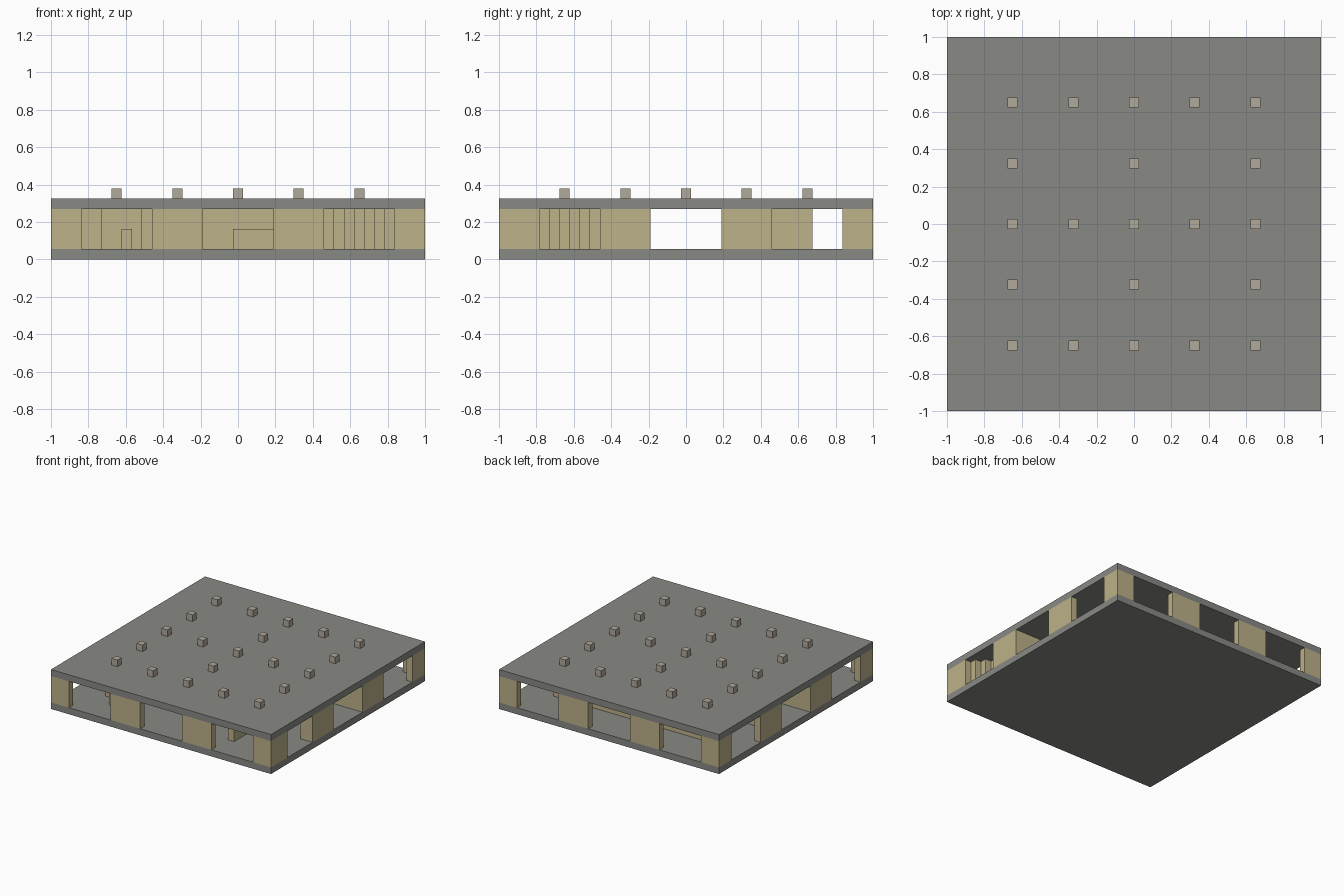
import bpy

cube = bpy.data.objects.get("Cube")
if cube:
    bpy.data.objects.remove(cube, do_unlink=True)

N = 37                 # cells along each side
C = 2.0 / N            # cell size


def material(name, rgb):
    m = bpy.data.materials.new(name)
    m.use_nodes = True
    color = (*rgb, 1.0)
    m.diffuse_color = color
    bsdf = m.node_tree.nodes["Principled BSDF"]
    bsdf.inputs["Base Color"].default_value = color
    bsdf.inputs["Roughness"].default_value = 0.9
    return m


STONE = material("grey stone", (0.25, 0.25, 0.235))
SAND = material("sand wall", (0.51, 0.445, 0.255))
STUD = material("pale stone", (0.44, 0.4, 0.33))


def box(name, mat, x, y, z):
    """Box filling the cell ranges x, y and z (start, end)."""
    size = [(r[1] - r[0]) * C for r in (x, y, z)]
    mid = [(r[0] + r[1]) * C / 2 for r in (x, y, z)]
    bpy.ops.mesh.primitive_cube_add(size=1, location=(mid[0] - 1, mid[1] - 1, mid[2]))
    ob = bpy.context.object
    ob.name = name
    ob.scale = size
    bpy.ops.object.transform_apply(location=False, rotation=False, scale=True)
    ob.data.materials.append(mat)


FULL, LOW = (1, 5), (1, 3)


def wall(name, x, y, z=FULL):
    box(name, SAND, x, y, z)


# Floor and roof slabs
box("floor_slab", STONE, (0, N), (0, N), (0, 1))
box("roof_slab", STONE, (0, N), (0, N), (5, 6))

# Outer walls with three openings per side
runs = [(0, 3), (10, 15), (22, 27), (34, N)]
for a, b in runs:
    wall("front_wall", (a, b), (0, 1))
    wall("back_wall", (a, b), (N - 1, N))
    a, b = max(a, 1), min(b, N - 1)
    wall("left_wall", (0, 1), (a, b))
    wall("right_wall", (N - 1, N), (a, b))

# Walls along both sides of the central corridor
for y in (14, 22):
    wall("corridor_wall", (1, N - 1), (y, y + 1))

# Stepped diagonal wall behind the front corner opening
for i in range(10):
    wall("diagonal_step", (36 - i, 37 - i), (3 + i, 4 + i))
wall("corner_room_wall", (27, 28), (4, 12))
wall("doorway_return", (35, 36), (10, 11))

# Inner partitions and half-height walls
wall("front_partition", (5, 9), (6, 7))
wall("front_low_block", (7, 8), (4, 6), LOW)
wall("front_low_wall", (18, 27), (10, 11), LOW)
wall("back_partition", (31, 32), (23, 31))
wall("back_low_wall", (5, 31), (30, 31), LOW)

# Roof studs in a windowpane pattern
marks = (6, 12, 18, 24, 30)
for x in marks:
    for y in marks:
        if x in (12, 24) and y in (12, 24):
            continue
        box("roof_stud", STUD, (x, x + 1), (y, y + 1), (6, 7))
